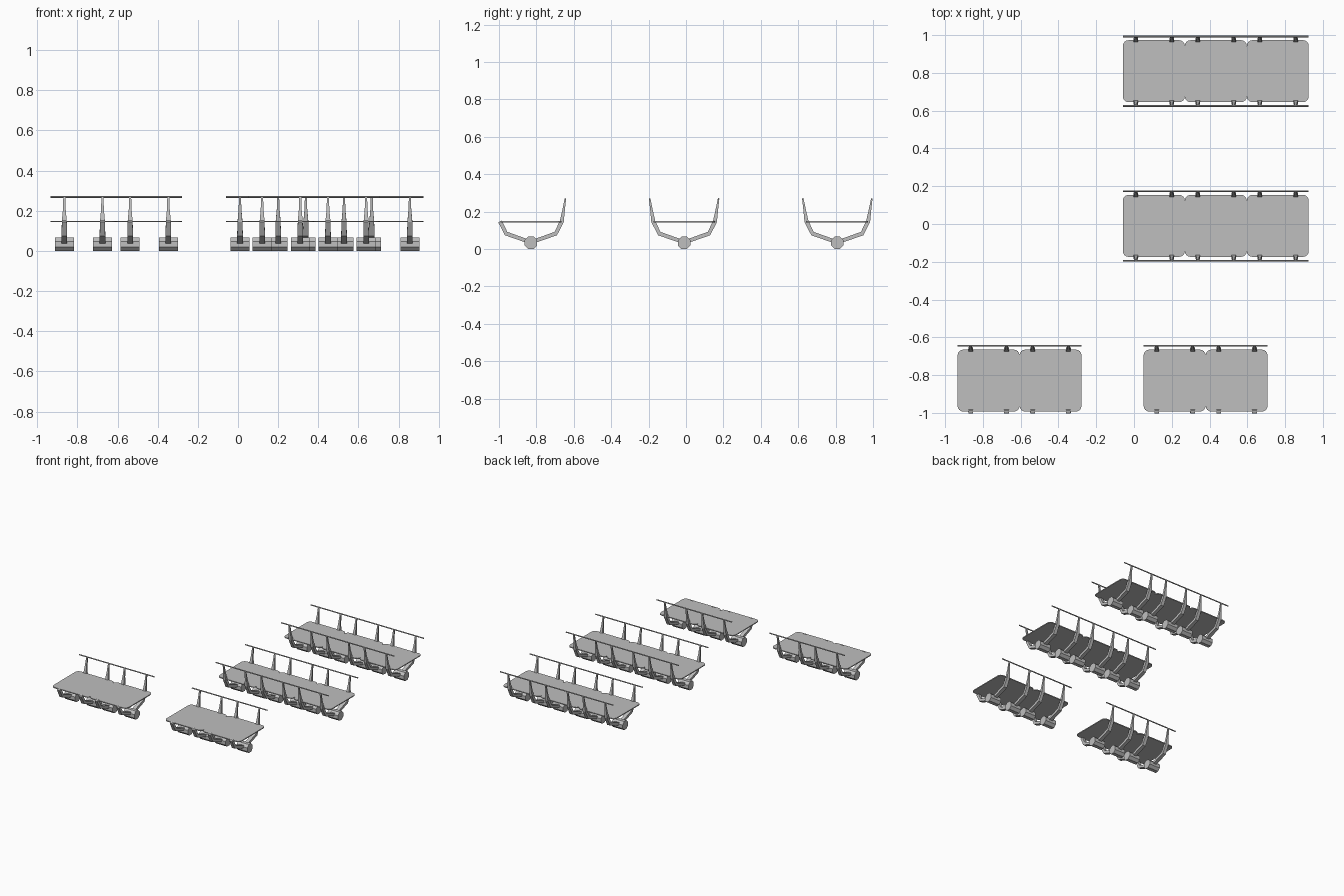
import bpy, bmesh, math
from mathutils import Vector

if "Cube" in bpy.data.objects:
    bpy.data.objects.remove(bpy.data.objects["Cube"])

grey = bpy.data.materials.new("mid_grey")
grey.diffuse_color = (0.52, 0.52, 0.52, 1)
grey.use_nodes = True
grey.node_tree.nodes["Principled BSDF"].inputs["Base Color"].default_value = grey.diffuse_color

PITCH, HALF = 0.328, 0.164      # seat spacing and half size
SUPPORT = 0.095                 # support offset from seat centre
SEAT_Z, RAIL_Z = 0.147, 0.268


def finish(bm, name):
    bmesh.ops.recalc_face_normals(bm, faces=bm.faces)
    mesh = bpy.data.meshes.new(name)
    bm.to_mesh(mesh)
    bm.free()
    mesh.materials.append(grey)
    obj = bpy.data.objects.new(name, mesh)
    bpy.context.collection.objects.link(obj)


def prism(bm, loop, direction):
    """Extrude a closed outline along a direction."""
    face = bm.faces.new([bm.verts.new(p) for p in loop])
    new = bmesh.ops.extrude_face_region(bm, geom=[face])["geom"]
    bmesh.ops.translate(bm, vec=direction,
                        verts=[v for v in new if isinstance(v, bmesh.types.BMVert)])


def arm(bm, x, cy, side, path):
    """Tapered four-sided arm; path points are (out, z, half depth, half width)."""
    rings = []
    for i, (o, z, d, w) in enumerate(path):
        a, b = path[max(i - 1, 0)], path[min(i + 1, len(path) - 1)]
        t = Vector((b[0] - a[0], b[1] - a[1])).normalized()
        ring = []
        for sx, sd in ((-1, -1), (1, -1), (1, 1), (-1, 1)):
            out, up = o - t.y * d * sd, z + t.x * d * sd
            ring.append(bm.verts.new((x + sx * w, cy + side * out, up)))
        rings.append(ring)
    for a, b in zip(rings, rings[1:]):
        for i in range(4):
            j = (i + 1) % 4
            bm.faces.new((a[i], a[j], b[j], b[i]))
    bm.faces.new(rings[0])
    bm.faces.new(rings[-1])


def seat(bm, cx, cy):
    """Thin square plate with rounded corners."""
    r, loop = 0.03, []
    for q in range(4):
        mid = math.pi / 4 + q * math.pi / 2
        px = cx + math.copysign(HALF - r, math.cos(mid))
        py = cy + math.copysign(HALF - r, math.sin(mid))
        for k in range(5):
            a = q * math.pi / 2 + k * math.pi / 8
            loop.append((px + r * math.cos(a), py + r * math.sin(a), SEAT_Z - 0.004))
    prism(bm, loop, (0, 0, 0.007))


def foot(bm, x, cy):
    """Octagonal foot lying along x."""
    r = 0.0335 / math.cos(math.pi / 8)
    angles = [math.pi / 8 + k * math.pi / 4 for k in range(8)]
    prism(bm, [(x - 0.047, cy + r * math.cos(a), 0.0335 + r * math.sin(a))
               for a in angles], (0.094, 0, 0))


def rail(bm, x0, x1, y):
    """Thin round bar."""
    prism(bm, [(x0, y + 0.0045 * math.cos(k * math.pi / 4),
                RAIL_Z + 0.0045 * math.sin(k * math.pi / 4)) for k in range(8)],
          (x1 - x0, 0, 0))


SHORT = [(0.0, 0.036, 0.010, 0.014), (0.133, 0.083, 0.011, 0.014),
         (0.165, 0.148, 0.011, 0.012)]
TALL = SHORT + [(0.174, 0.205, 0.007, 0.007), (0.184, 0.268, 0.004, 0.005)]

# name, first seat x, row y, seats, sides that carry a rail
GROUPS = [("rear", 0.105, 0.809, 3, (1, -1)),
          ("middle", 0.105, -0.010, 3, (1, -1)),
          ("front_left", -0.770, -0.829, 2, (1,)),
          ("front_right", 0.215, -0.829, 2, (1,))]

for name, x0, cy, count, railed in GROUPS:
    seats, arms, feet, rails = (bmesh.new() for _ in range(4))
    for n in range(count):
        cx = x0 + n * PITCH
        seat(seats, cx, cy)
        for x in (cx - SUPPORT, cx + SUPPORT):
            foot(feet, x, cy)
            for side in (1, -1):
                arm(arms, x, cy, side, TALL if side in railed else SHORT)
    for side in railed:
        rail(rails, x0 - HALF, x0 + (count - 1) * PITCH + HALF, cy + side * 0.184)
    for bm, part in ((seats, "seats"), (arms, "support_arms"),
                     (feet, "feet"), (rails, "handrails")):
        finish(bm, name + "_" + part)
